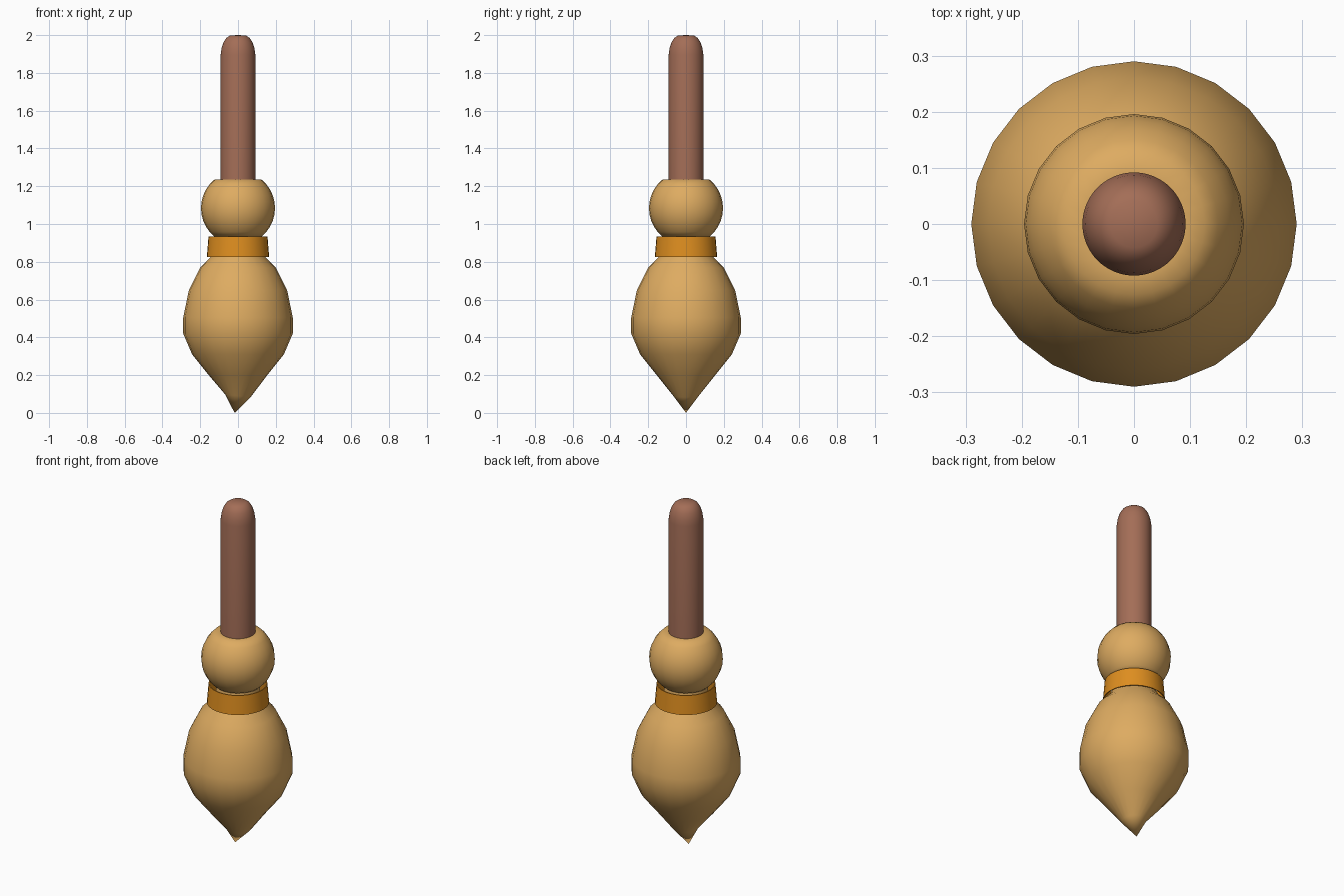
import bpy, bmesh, math

if "Cube" in bpy.data.objects:
    bpy.data.objects.remove(bpy.data.objects["Cube"])


def material(name, rgb):
    m = bpy.data.materials.new(name)
    m.diffuse_color = (*rgb, 1)
    m.use_nodes = True
    m.node_tree.nodes["Principled BSDF"].inputs["Base Color"].default_value = m.diffuse_color
    return m


straw = material("straw tan", (0.73, 0.41, 0.12))
wood = material("brown wood", (0.37, 0.155, 0.095))
strap = material("orange strap", (0.73, 0.27, 0.014))


def lathe(name, profile, sides, mat, closed=False, angle=40):
    """Spin (radius, z) points round z; radius 0 makes a pole."""
    bm = bmesh.new()
    rings = []
    for r, z in profile:
        if r == 0:
            rings.append([bm.verts.new((0, 0, z))] * sides)
        else:
            rings.append([bm.verts.new((r * math.cos(2 * math.pi * i / sides),
                                        r * math.sin(2 * math.pi * i / sides), z))
                          for i in range(sides)])
    pairs = list(zip(rings, rings[1:]))
    if closed:
        pairs.append((rings[-1], rings[0]))
    for a, b in pairs:
        for i in range(sides):
            j = (i + 1) % sides
            bm.faces.new(list(dict.fromkeys((a[i], a[j], b[j], b[i]))))
    bmesh.ops.recalc_face_normals(bm, faces=bm.faces)
    me = bpy.data.meshes.new(name)
    bm.to_mesh(me)
    bm.free()
    me.materials.append(mat)
    ob = bpy.data.objects.new(name, me)
    bpy.context.collection.objects.link(ob)
    bpy.ops.object.select_all(action='DESELECT')
    ob.select_set(True)
    bpy.context.view_layer.objects.active = ob
    bpy.ops.object.shade_smooth_by_angle(angle=math.radians(angle))
    return ob


# Bristle head: pointed bulb with a slim neck, tip bent slightly to the left
head = lathe("bristle_head", [
    (0, 0.0), (0.067, 0.09), (0.155, 0.2), (0.243, 0.31), (0.29, 0.42),
    (0.29, 0.505), (0.26, 0.65), (0.2, 0.77), (0.145, 0.825),
    (0.118, 0.87), (0.115, 0.96)], 24, straw, angle=60)
for v in head.data.vertices:
    if v.co.z < 0.01:
        v.co.x = -0.018
    elif v.co.z < 0.1:
        v.co.z -= 0.1 * v.co.x

# Straw ball above the strap, slightly flattened top and bottom
R, mid = 0.196, 1.084
ball = [(R * math.cos(a), mid + R * math.sin(a))
        for a in (math.radians(-50 + 10 * k) for k in range(11))]
lathe("straw_ball", [(0, 0.932)] + ball + [(0.09, 1.237), (0, 1.237)], 24, straw, angle=60)

# Strap: thin, slightly tapered open ring
lathe("strap_band", [(0.165, 0.825), (0.156, 0.935), (0.15, 0.935), (0.159, 0.825)],
      32, strap, closed=True)

# Handle with a domed end
lathe("handle", [(0, 1.1), (0.092, 1.1), (0.092, 1.895), (0.087, 1.93), (0.077, 1.962),
                 (0.062, 1.985), (0.042, 1.998), (0, 2.0)], 48, wood)
